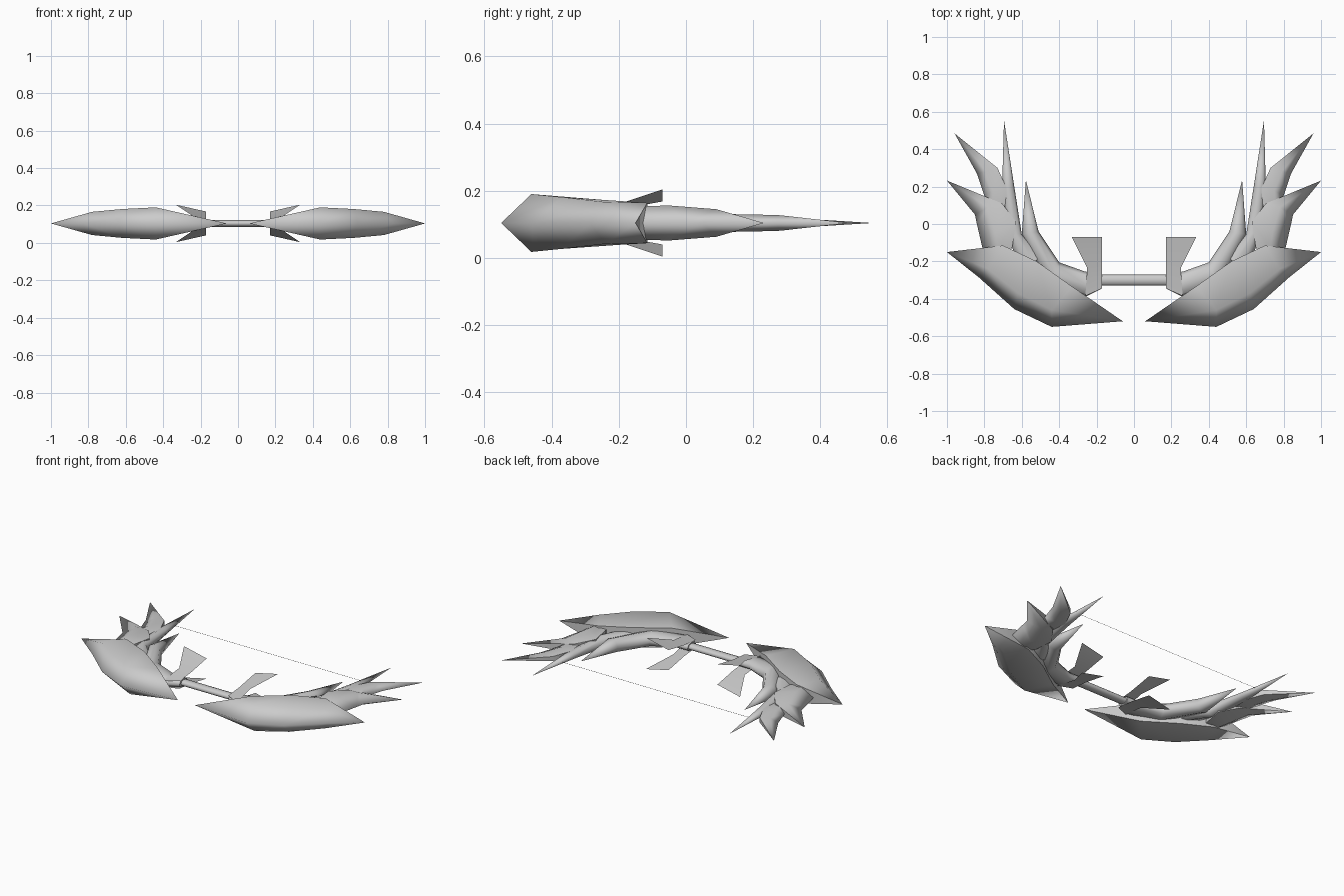
import bpy, bmesh, math

if "Cube" in bpy.data.objects:
    bpy.data.objects.remove(bpy.data.objects["Cube"])

Z = 0.104  # mid-plane height of the bow

grey = bpy.data.materials.new("grey")
grey.diffuse_color = (0.6, 0.6, 0.6, 1)
grey.use_nodes = True
grey.node_tree.nodes["Principled BSDF"].inputs["Base Color"].default_value = grey.diffuse_color


def make(name, bm, axes=(True, False, False)):
    bmesh.ops.recalc_face_normals(bm, faces=bm.faces)
    for f in bm.faces:
        f.smooth = True
    me = bpy.data.meshes.new(name)
    bm.to_mesh(me)
    bm.free()
    me.materials.append(grey)
    ob = bpy.data.objects.new(name, me)
    bpy.context.collection.objects.link(ob)
    ob.location.z = Z
    if any(axes):
        m = ob.modifiers.new("mirror", "MIRROR")
        m.use_axis = axes
        m.use_clip = False
    return ob


def loft(bm, rings):
    """Skin closed rings of equal size; a one-point ring is a tip."""
    vs = [[bm.verts.new(p) for p in r] for r in rings]
    for a, b in zip(vs, vs[1:]):
        n = max(len(a), len(b))
        for i in range(n):
            j = (i + 1) % n
            if len(a) == 1:
                bm.faces.new((a[0], b[j], b[i]))
            elif len(b) == 1:
                bm.faces.new((a[i], a[j], b[0]))
            else:
                bm.faces.new((a[i], a[j], b[j], b[i]))
    for r in (vs[0], vs[-1]):
        if len(r) > 2:
            bm.faces.new(r)
    return vs


def blade(name, tip0, stations, tip1):
    """Blade with a sharp outer rim, a raised ridge and a flat inner back."""
    rings = [[(*tip0, 0)]]
    for (ox, oy), (rx, ry, rh), (ix, iy, ih) in stations:
        rings.append([(ox, oy, 0), (rx, ry, rh), (ix, iy, ih),
                      (ix, iy, -ih), (rx, ry, -rh)])
    rings.append([(*tip1, 0)])
    bm = bmesh.new()
    vs = loft(bm, rings)
    # keep the two inner rims crisp
    for a, b in zip(vs, vs[1:]):
        for k in (2, 3):
            e = bm.edges.get((a[k % len(a)] if len(a) > 1 else a[0],
                              b[k] if len(b) > 1 else b[0]))
            if e:
                e.smooth = False
    return make(name, bm)


def rod(name, stations, tip=None, mirror=True, n=8):
    """Elliptic tube given as (outer xy, inner xy, half height)."""
    rings = []
    for (ox, oy), (ix, iy), h in stations:
        ring = []
        for k in range(n):
            t = 2 * math.pi * k / n
            c = (1 + math.cos(t)) / 2
            ring.append((ix + (ox - ix) * c, iy + (oy - iy) * c, h * math.sin(t)))
        rings.append(ring)
    if tip:
        rings.append([(*tip, 0)])
    bm = bmesh.new()
    vs = loft(bm, rings)
    for end in (vs[0], vs[-1]):
        for a, b in zip(end, end[1:] + end[:1]):
            e = bm.edges.get((a, b)) if a != b else None
            if e:
                e.smooth = False
    return make(name, bm, (mirror, False, False))


# Large front blades
blade("front_blade", (0.06, -0.52), [
    ((0.44, -0.55), (0.44, -0.46, 0.086), (0.33, -0.335, 0.06)),
    ((0.64, -0.455), (0.62, -0.37, 0.077), (0.52, -0.20, 0.065)),
    ((0.83, -0.285), (0.78, -0.24, 0.062), (0.70, -0.115, 0.06)),
], (1.0, -0.15))

# Middle side blades
blade("middle_blade", (0.72, -0.28), [
    ((0.81, -0.13), (0.73, -0.13, 0.05), (0.65, -0.12, 0.045)),
    ((0.84, 0.00), (0.74, -0.05, 0.052), (0.63, 0.01, 0.04)),
    ((0.85, 0.05), (0.78, 0.09, 0.041), (0.705, 0.11, 0.03)),
], (1.0, 0.232))

# Rear side blades
blade("rear_blade", (0.73, -0.02), [
    ((0.81, 0.07), (0.76, 0.08, 0.025), (0.69, 0.09, 0.02)),
    ((0.80, 0.15), (0.75, 0.18, 0.026), (0.68, 0.19, 0.02)),
    ((0.84, 0.27), (0.79, 0.28, 0.023), (0.73, 0.30, 0.015)),
], (0.96, 0.485))

# Curved limbs, each ending in a short spike
rod("limb", [
    ((0.172, -0.345), (0.172, -0.26), 0.026),
    ((0.26, -0.39), (0.26, -0.255), 0.03),
    ((0.45, -0.34), (0.40, -0.205), 0.045),
    ((0.60, -0.055), (0.51, -0.04), 0.045),
], (0.578, 0.235))

# Long spikes that carry the string
rod("long_spike", [
    ((0.60, -0.26), (0.48, -0.16), 0.035),
    ((0.68, -0.05), (0.60, -0.055), 0.042),
    ((0.705, 0.20), (0.64, 0.20), 0.022),
], (0.695, 0.555))

# Grip between the limbs
rod("grip", [((x, -0.33), (x, -0.27), 0.018) for x in (-0.19, 0.19)], mirror=False)

# Thin flared guards above and below the grip
bm = bmesh.new()
rows = [((0.172, -0.345, 0.024), (0.26, -0.385, 0.02)),
        ((0.172, -0.23, 0.035), (0.25, -0.235, 0.045)),
        ((0.172, -0.07, 0.064), (0.332, -0.07, 0.1))]
gv = [[bm.verts.new(p) for p in r] for r in rows]
for a, b in zip(gv, gv[1:]):
    bm.faces.new((a[0], a[1], b[1], b[0]))
make("guard", bm, (True, False, True))

# Bow string: hair-thin upright strip
bm = bmesh.new()
bm.faces.new([bm.verts.new(p) for p in (
    (-0.66, 0.305, -0.001), (0.66, 0.305, -0.001),
    (0.66, 0.305, 0.001), (-0.66, 0.305, 0.001))])
make("string", bm, (False, False, False))
